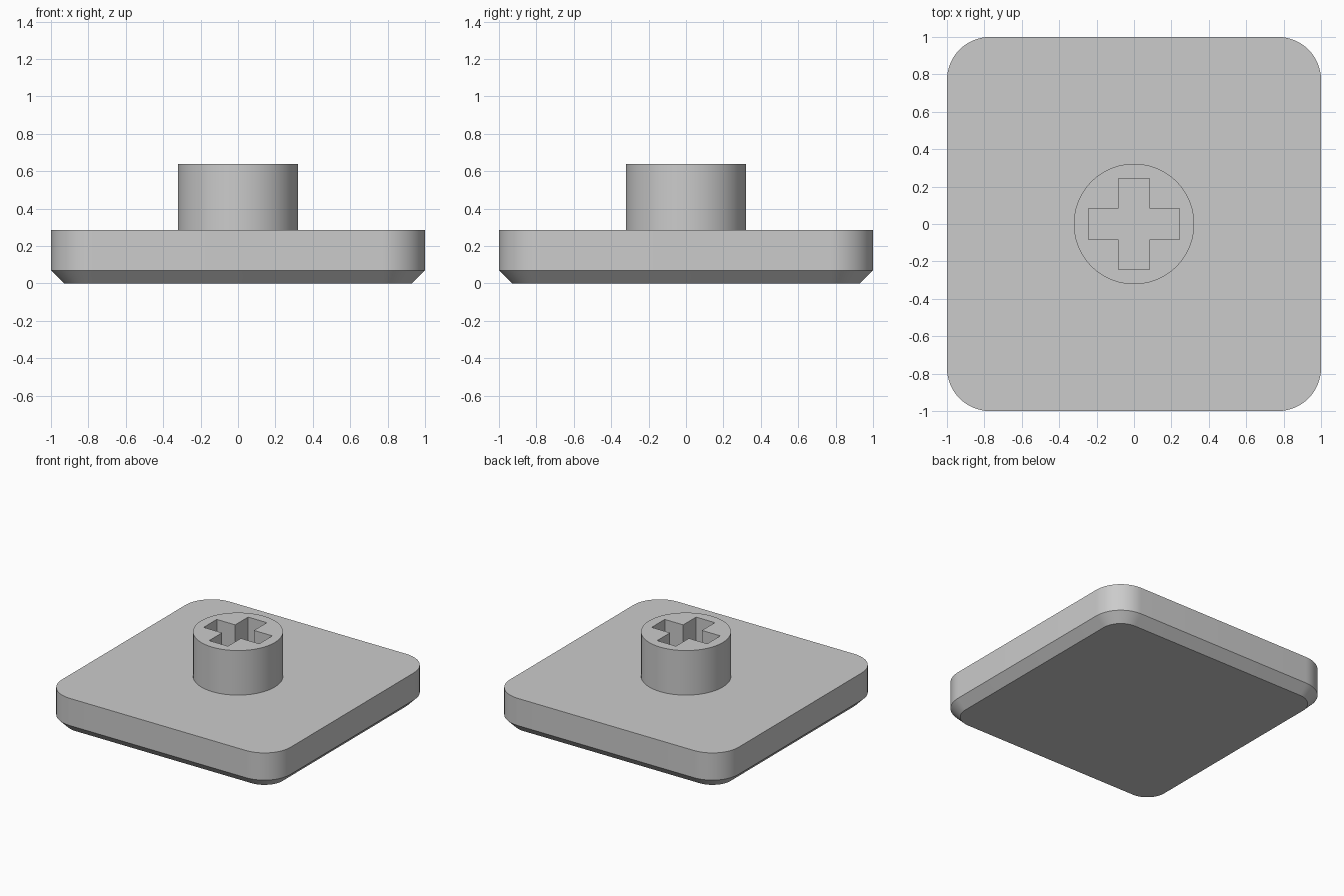
import bpy, bmesh, math

cube = bpy.data.objects.get("Cube")
if cube:
    bpy.data.objects.remove(cube, do_unlink=True)

grey = bpy.data.materials.new("plain_grey")
grey.use_nodes = True
grey.diffuse_color = (0.6, 0.6, 0.6, 1)
grey.node_tree.nodes["Principled BSDF"].inputs["Base Color"].default_value = (0.6, 0.6, 0.6, 1)


def rounded_square(half, radius, steps=16):
    """Outline of a square with arc corners, counter-clockwise."""
    points = []
    for corner in range(4):
        middle = math.pi / 4 + corner * math.pi / 2
        cx = math.copysign(half - radius, math.cos(middle))
        cy = math.copysign(half - radius, math.sin(middle))
        for i in range(steps + 1):
            a = (corner + i / steps) * math.pi / 2
            points.append((cx + radius * math.cos(a), cy + radius * math.sin(a)))
    return points


def circle(radius, steps=96):
    return [(radius * math.cos(i * math.tau / steps), radius * math.sin(i * math.tau / steps))
            for i in range(steps)]


def cross(length, width):
    """Plus-shaped outline, one arm turned four times."""
    points = []
    x, y = length, width
    for _ in range(4):
        for px, py in ((x, -y), (x, y), (y, y)):
            points.append((px, py) if _ == 0 else turn(px, py, _))
    return points


def turn(x, y, quarters):
    for _ in range(quarters):
        x, y = -y, x
    return x, y


def loft(name, layers):
    """Closed solid through matching outlines, given as (outline, height)."""
    bm = bmesh.new()
    rings = [[bm.verts.new((x, y, z)) for x, y in outline] for outline, z in layers]
    bm.faces.new(rings[0][::-1])
    bm.faces.new(rings[-1])
    for low, high in zip(rings, rings[1:]):
        n = len(low)
        for i in range(n):
            j = (i + 1) % n
            bm.faces.new((low[i], low[j], high[j], high[i]))
    mesh = bpy.data.meshes.new(name)
    bm.to_mesh(mesh)
    bm.free()
    mesh.materials.append(grey)
    obj = bpy.data.objects.new(name, mesh)
    bpy.context.collection.objects.link(obj)
    return obj


def select_only(obj):
    bpy.ops.object.select_all(action='DESELECT')
    obj.select_set(True)
    bpy.context.view_layer.objects.active = obj


PLATE_TOP = 0.285
STEM_TOP = 0.637

# Rounded plate with a chamfered underside
plate = loft("base_plate", [
    (rounded_square(0.93, 0.16), 0),
    (rounded_square(1, 0.23), 0.07),
    (rounded_square(1, 0.23), PLATE_TOP),
])

# Round stem with a cross-shaped socket reaching the plate
stem = loft("stem", [(circle(0.322), PLATE_TOP), (circle(0.322), STEM_TOP)])
cutter = loft("socket_cutter", [
    (cross(0.243, 0.082), PLATE_TOP - 0.1),
    (cross(0.243, 0.082), STEM_TOP + 0.1),
])
cutter.hide_render = True
cut = stem.modifiers.new("socket", 'BOOLEAN')
cut.operation = 'DIFFERENCE'
cut.solver = 'EXACT'
cut.object = cutter
select_only(stem)
bpy.ops.object.modifier_apply(modifier=cut.name)
bpy.data.objects.remove(cutter, do_unlink=True)

# Smooth curved sides, crisp edges
for part in (plate, stem):
    select_only(part)
    bpy.ops.object.shade_smooth_by_angle(angle=math.radians(30))
